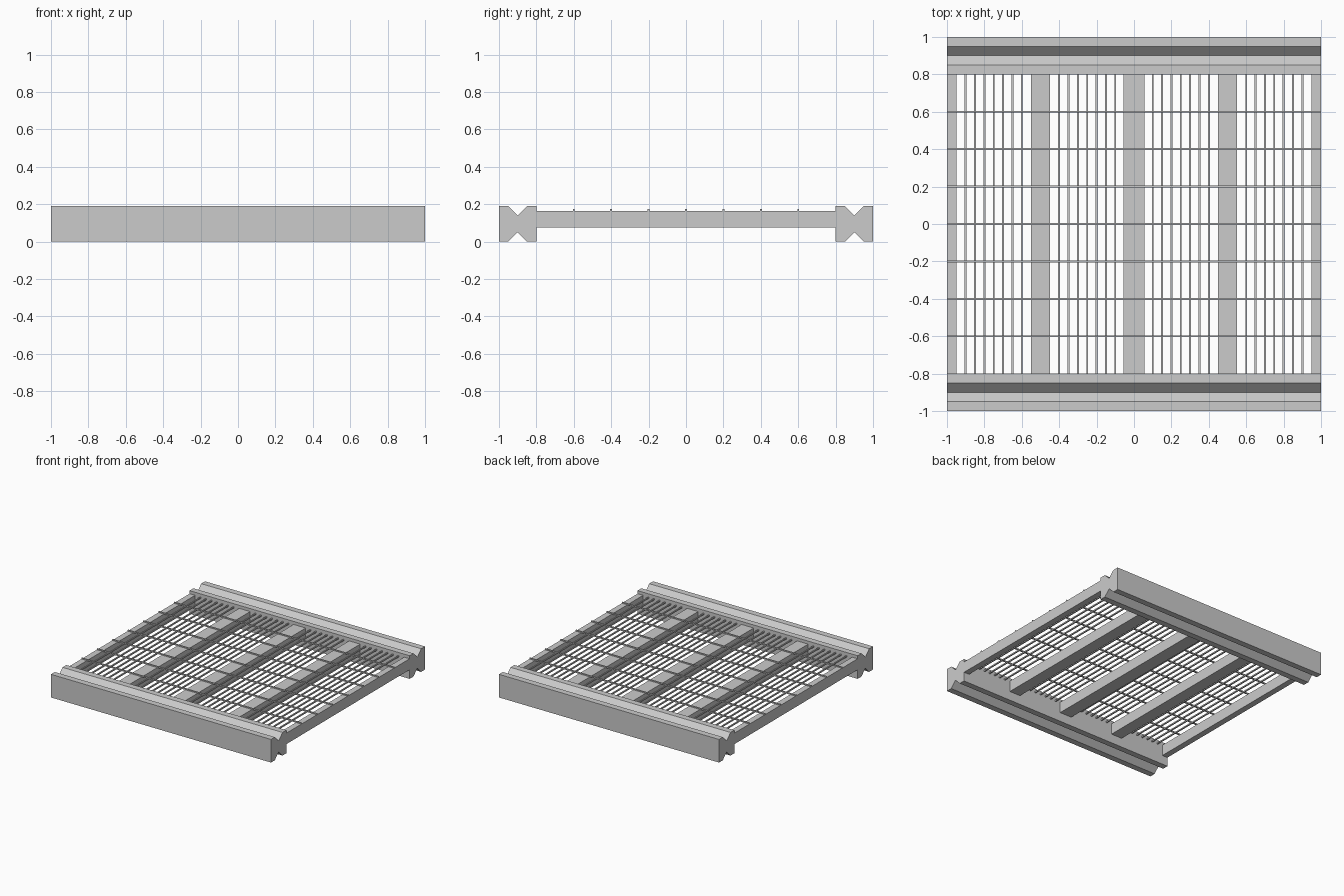
import bpy

if "Cube" in bpy.data.objects:
    bpy.data.objects.remove(bpy.data.objects["Cube"])


def mesh_object(name, verts, faces):
    me = bpy.data.meshes.new(name)
    me.from_pydata(verts, [], faces)
    me.update()
    ob = bpy.data.objects.new(name, me)
    bpy.context.collection.objects.link(ob)
    return ob


def box(name, x0, x1, y0, y1, z0, z1):
    v = [(x, y, z) for x in (x0, x1) for y in (y0, y1) for z in (z0, z1)]
    f = [(0, 1, 3, 2), (4, 6, 7, 5), (0, 4, 5, 1),
         (2, 3, 7, 6), (0, 2, 6, 4), (1, 5, 7, 3)]
    return mesh_object(name, v, f)


def rail(name, yc):
    # side rail: rectangle with a V groove above and below
    h = 0.19
    prof = [(-.1, 0), (-.05, 0), (0, .05), (.05, 0), (.1, 0),
            (.1, h), (.05, h), (0, h - .05), (-.05, h), (-.1, h)]
    n = len(prof)
    v = [(x, yc + y, z) for x in (-1, 1) for y, z in prof]
    f = [(i, i + n, (i + 1) % n + n, (i + 1) % n) for i in range(n)]
    f += [tuple(range(n)), tuple(range(2 * n - 1, n - 1, -1))]
    return mesh_object(name, v, f)


# grooved rails front and back
rail("front_rail", -0.9)
rail("back_rail", 0.9)

# beams joining the rails
beams = [(-1, -.95), (-.55, -.45), (-.055, .055), (.45, .55), (.95, 1)]
for i, (a, b) in enumerate(beams):
    box(f"cross_beam_{i}", a, b, -0.8, 0.8, 0.075, 0.165)

# lengthwise mesh wires between the beams
w = 0.005
for i in range(-18, 19):
    x = i * 0.05
    if any(a - .001 <= x <= b + .001 for a, b in beams):
        continue
    box(f"long_wire_{i + 18}", x - w, x + w, -0.8, 0.8, 0.155, 0.165)

# cross wires lying on top
for i in range(-3, 4):
    y = i * 0.2
    box(f"cross_wire_{i + 3}", -1, 1, y - w, y + w, 0.164, 0.174)
